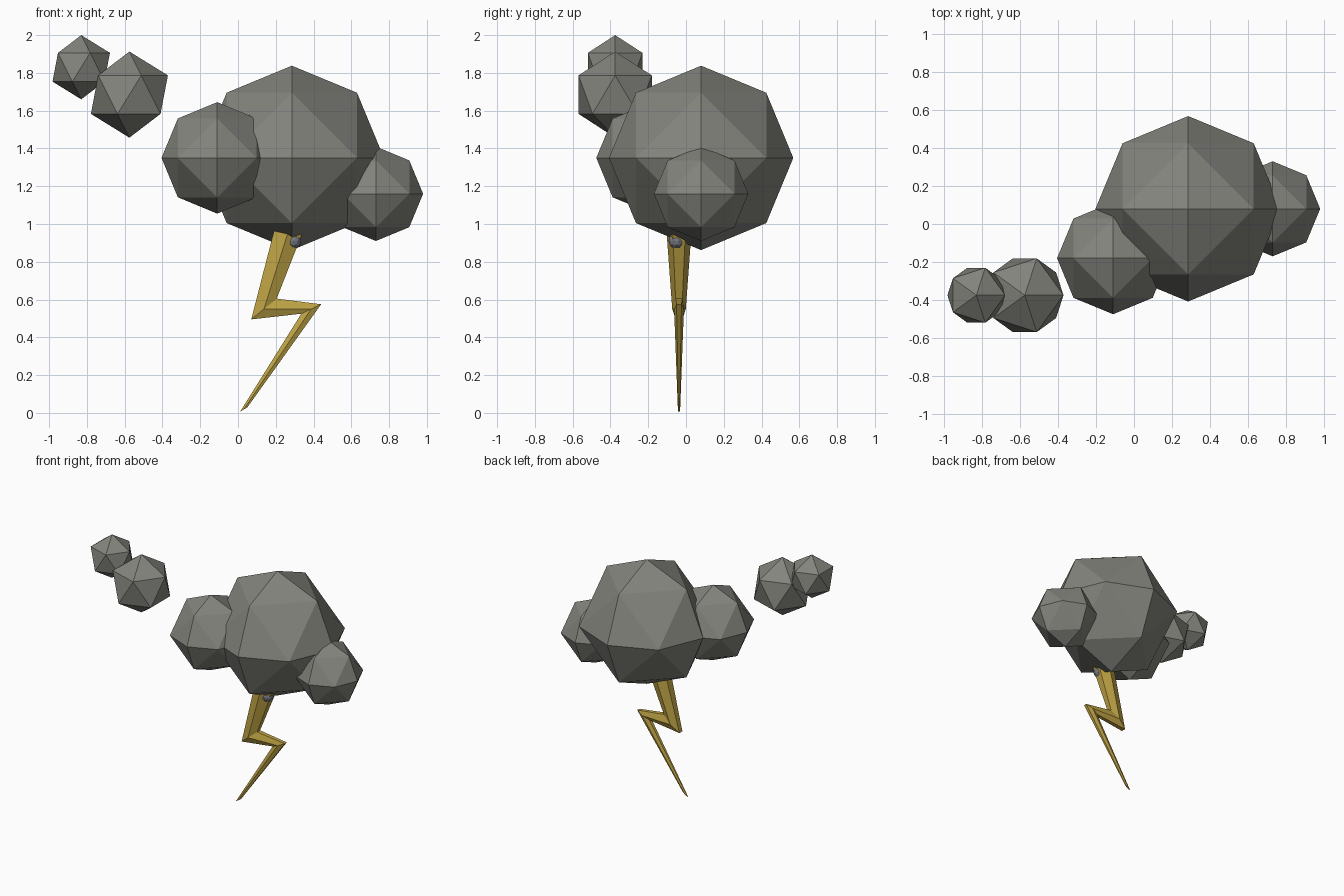
import bpy, bmesh
from itertools import product
from mathutils import Vector

if "Cube" in bpy.data.objects:
    bpy.data.objects.remove(bpy.data.objects["Cube"])


def material(name, rgb):
    m = bpy.data.materials.new(name)
    m.diffuse_color = (*rgb, 1)
    m.use_nodes = True
    m.node_tree.nodes["Principled BSDF"].inputs["Base Color"].default_value = m.diffuse_color
    return m


GREY = material("storm grey", (0.23, 0.23, 0.205))
YELLOW = material("bolt yellow", (0.52, 0.37, 0.06))
SLATE = material("slate grey", (0.19, 0.195, 0.23))


def finish(bm, name, mat):
    bmesh.ops.recalc_face_normals(bm, faces=bm.faces)
    mesh = bpy.data.meshes.new(name)
    bm.to_mesh(mesh)
    bm.free()
    mesh.materials.append(mat)
    ob = bpy.data.objects.new(name, mesh)
    bpy.context.collection.objects.link(ob)
    return ob


def octa_puff(name, centre, r):
    """Octahedron subdivided once and pushed out to a sphere."""
    bm = bmesh.new()
    for p in product((-1, 0, 1), repeat=3):
        if sum(map(abs, p)) in (1, 2):
            bm.verts.new(Vector(centre) + Vector(p).normalized() * r)
    bmesh.ops.convex_hull(bm, input=bm.verts)
    return finish(bm, name, GREY)


def ico_puff(name, centre, r, mat=GREY, sub=1):
    bm = bmesh.new()
    bmesh.ops.create_icosphere(bm, subdivisions=sub, radius=r)
    bmesh.ops.translate(bm, vec=centre, verts=bm.verts)
    return finish(bm, name, mat)


# Main cloud
octa_puff("cloud_main", (0.285, 0.08, 1.35), 0.488)
octa_puff("cloud_left", (-0.11, -0.18, 1.35), 0.295)
octa_puff("cloud_right", (0.73, 0.08, 1.16), 0.25)

# Drifting small puffs
ico_puff("small_puff_large", (-0.575, -0.375, 1.685), 0.228)
ico_puff("small_puff_small", (-0.83, -0.375, 1.83), 0.17)

# Small knob where the bolt leaves the cloud
ico_puff("bolt_knob", (0.293, -0.05, 0.91), 0.043, SLATE, 2)

# Lightning bolt: hexagonal sections (left xz, right xz, half depth) lofted down
SECTIONS = [((0.20, 1.00), (0.348, 0.97), 0.068),
            ((0.07, 0.495), (0.205, 0.605), 0.036),
            ((0.335, 0.525), (0.44, 0.575), 0.026),
            ((0.01, 0.005), (0.05, 0.03), 0.006)]
bm = bmesh.new()
rings = []
for (lx, lz), (rx, rz), d in SECTIONS:
    ring = []
    for t, k in ((0, -.5), (.5, -1), (1, -.5), (1, .5), (.5, 1), (0, .5)):
        ring.append(bm.verts.new((lx + (rx - lx) * t, -0.037 + d * k, lz + (rz - lz) * t)))
    rings.append(ring)
for a, b in zip(rings, rings[1:]):
    for i in range(6):
        j = (i + 1) % 6
        bm.faces.new((a[i], a[j], b[j], b[i]))
bm.faces.new(rings[0])
bm.faces.new(rings[-1])
finish(bm, "lightning_bolt", YELLOW)
